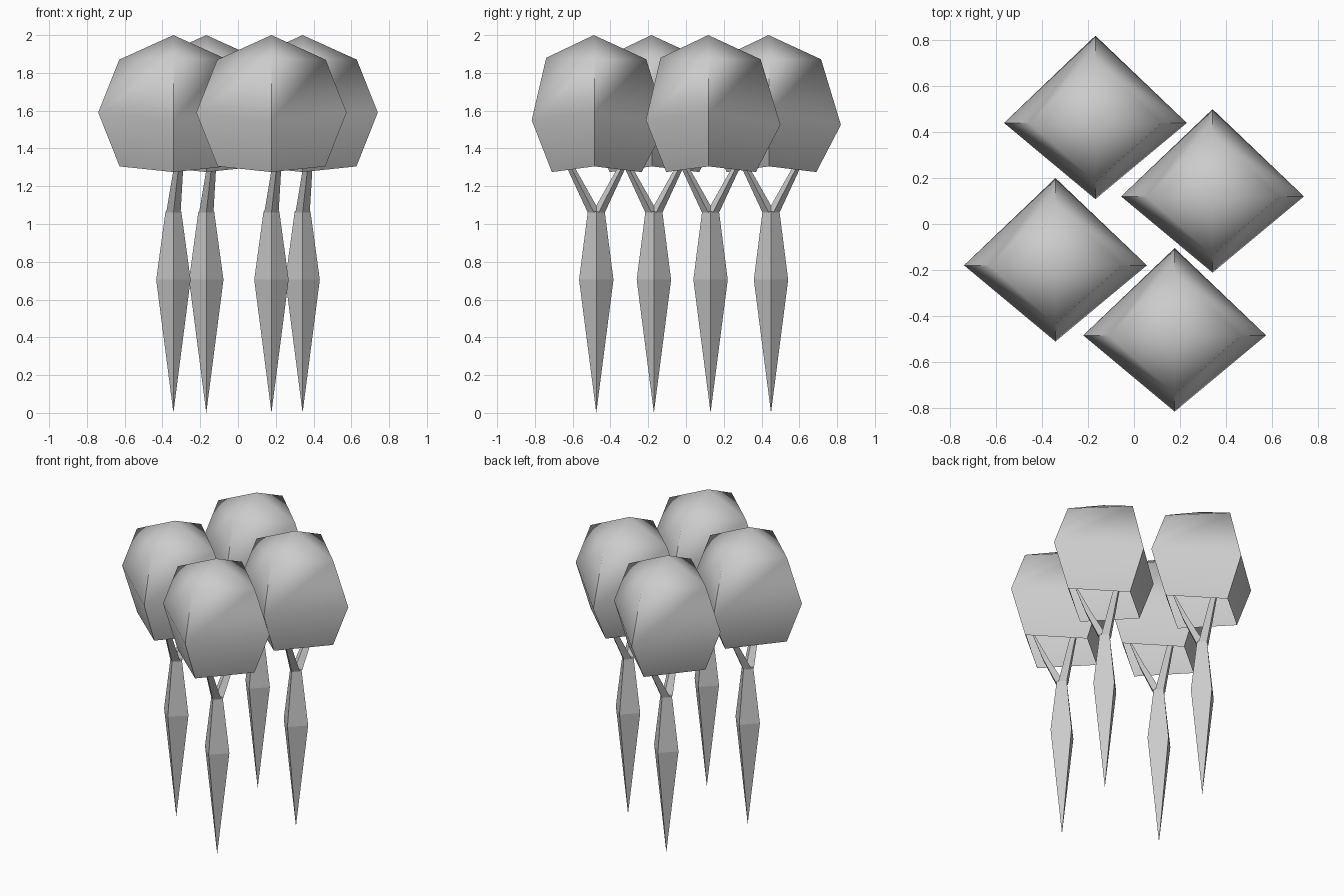
import bpy, bmesh

if "Cube" in bpy.data.objects:
    bpy.data.objects.remove(bpy.data.objects["Cube"])


def loft(name, rings, tip=None, base=None, cap=False):
    """Skin four-sided rings, optionally closing them to points."""
    bm = bmesh.new()
    loops = [[bm.verts.new(p) for p in ring] for ring in rings]
    for a, b in zip(loops, loops[1:]):
        for i in range(4):
            j = (i + 1) % 4
            bm.faces.new((a[i], a[j], b[j], b[i]))
    for point, ring in ((base, loops[0]), (tip, loops[-1])):
        if point:
            v = bm.verts.new(point)
            for i in range(4):
                bm.faces.new((ring[i], ring[(i + 1) % 4], v))
    if cap:
        bm.faces.new(loops[-1])
    bmesh.ops.recalc_face_normals(bm, faces=bm.faces)
    me = bpy.data.meshes.new(name)
    bm.to_mesh(me)
    bm.free()
    ob = bpy.data.objects.new(name, me)
    bpy.context.collection.objects.link(ob)
    return ob


def diamond(x, y, z, rx, ry):
    return [(x + rx, y, z), (x, y + ry, z), (x - rx, y, z), (x, y - ry, z)]


def crown_ring(half_x, side_z, back_y, back_z, front_y, front_z):
    return [(half_x, -0.01, side_z), (0, back_y, back_z),
            (-half_x, -0.01, side_z), (0, front_y, front_z)]


def tree(n, x, y):
    # leafy crown: four-sided dome, open underneath
    crown = loft(f"crown_{n}", [
        crown_ring(0.285, 1.305, 0.24, 1.275, -0.235, 1.275),
        crown_ring(0.398, 1.59, 0.37, 1.525, -0.342, 1.55),
        crown_ring(0.287, 1.87, 0.265, 1.872, -0.265, 1.88),
    ], tip=(0, -0.013, 2.0))
    # trunk: spindle standing on its point
    trunk = loft(f"trunk_{n}", [diamond(0, 0, 0.705, 0.091, 0.091),
                                diamond(0, 0, 1.065, 0.042, 0.045)],
                 base=(0, 0, 0), cap=True)
    parts = [crown, trunk]
    # forked branches reaching into the crown
    for side, label in ((-1, "front"), (1, "back")):
        parts.append(loft(f"{label}_branch_{n}", [
            diamond(0, side * 0.012, 1.06, 0.038, 0.033),
            diamond(0.025, side * 0.125, 1.28, 0.026, 0.022)],
            tip=(0.04, side * 0.28, 1.6)))
    for p in parts:
        p.location = (x, y, 0)
    # smooth rings on the crown, crisp vertical corners
    bpy.ops.object.select_all(action='DESELECT')
    crown.select_set(True)
    bpy.context.view_layer.objects.active = crown
    bpy.ops.object.shade_smooth_by_angle(angle=1.05)


for n, (x, y) in enumerate([(-0.168, 0.45), (0.342, 0.13),
                            (-0.342, -0.17), (0.177, -0.475)], 1):
    tree(n, x, y)
